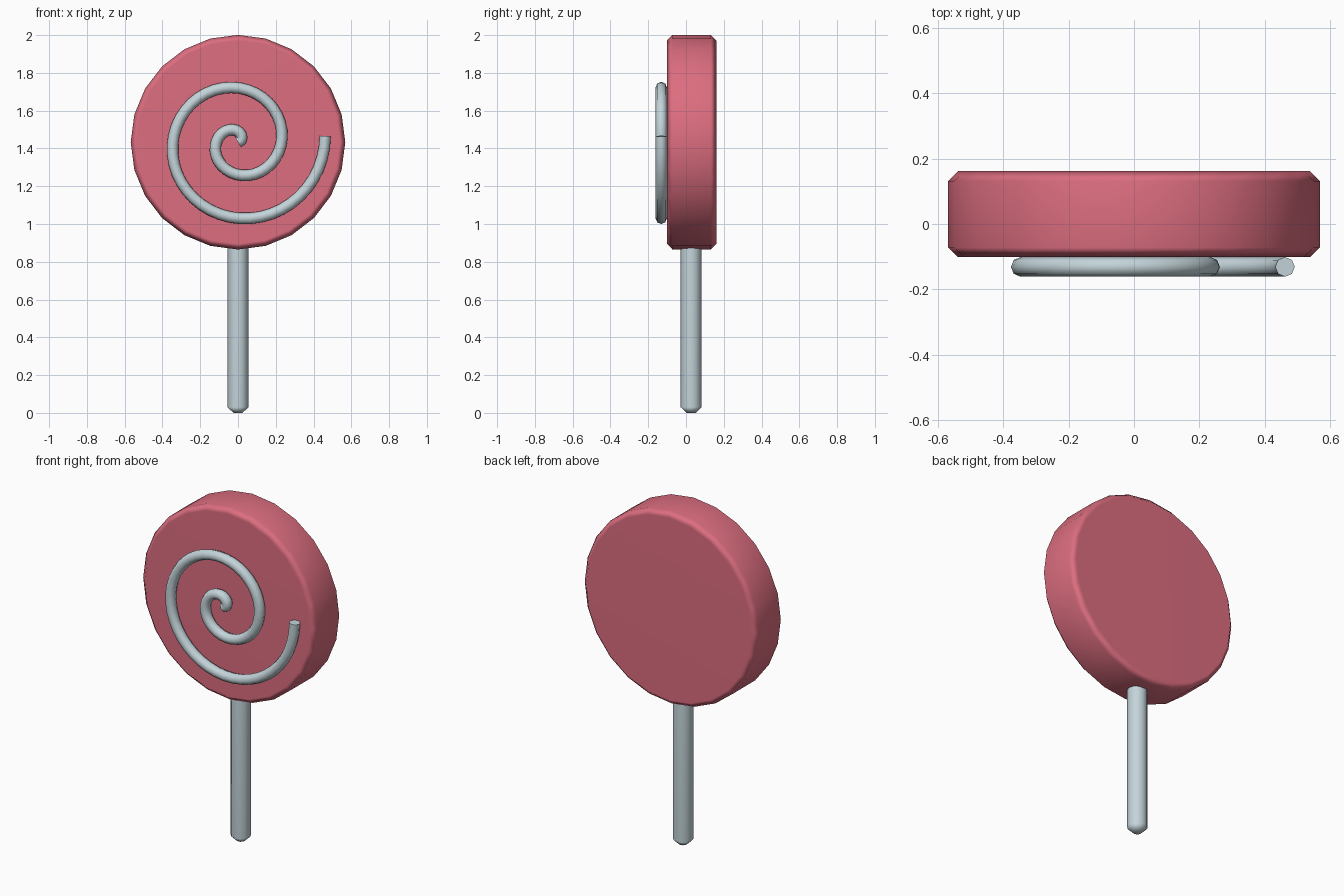
import bpy, math

if "Cube" in bpy.data.objects:
    bpy.data.objects.remove(bpy.data.objects["Cube"])

CZ = 1.433       # height of the candy centre
MID_Y = 0.03     # depth of the candy and stick centre


def material(name, rgb):
    m = bpy.data.materials.new(name)
    m.diffuse_color = (*rgb, 1)
    m.use_nodes = True
    m.node_tree.nodes["Principled BSDF"].inputs["Base Color"].default_value = m.diffuse_color
    return m


pink = material("candy pink", (0.72, 0.155, 0.215))
grey = material("pale blue grey", (0.55, 0.66, 0.70))


def bevelled_cylinder(name, sides, radius, depth, loc, rot, bevel, mat):
    bpy.ops.mesh.primitive_cylinder_add(vertices=sides, radius=radius, depth=depth,
                                        location=loc, rotation=rot)
    ob = bpy.context.object
    ob.name = name
    ob.data.materials.append(mat)
    b = ob.modifiers.new("bevel", 'BEVEL')
    b.width = bevel
    b.segments = 1
    b.limit_method = 'ANGLE'
    b.angle_limit = math.radians(60)
    bpy.ops.object.modifier_apply(modifier="bevel")
    bpy.ops.object.shade_smooth()
    ob.modifiers.new("face weighted normals", 'WEIGHTED_NORMAL')
    return ob


# Round candy and its stick (the top of the stick sits inside the candy)
bevelled_cylinder("candy_disc", 24, 0.568, 0.263, (0, MID_Y, CZ),
                  (math.radians(90), 0, 0), 0.03, pink)
bevelled_cylinder("stick", 12, 0.055, 0.95, (0, 0.027, 0.475), (0, 0, 0), 0.03, grey)

# Raised spiral on the front: two turns, radius growing with angle
curve = bpy.data.curves.new("spiral", 'CURVE')
curve.dimensions = '3D'
curve.bevel_depth = 0.03
curve.bevel_resolution = 2
curve.use_fill_caps = True
N = 72
end = 4 * math.pi + 0.07
sp = curve.splines.new('POLY')
sp.points.add(N)
for i, p in enumerate(sp.points):
    a = end * (i / N) ** 0.75
    r = 0.46 * a / (4 * math.pi)
    p.co = (r * math.cos(a), -0.131, CZ + r * math.sin(a), 1)
spiral = bpy.data.objects.new("spiral", curve)
bpy.context.collection.objects.link(spiral)
curve.materials.append(grey)
bpy.ops.object.select_all(action='DESELECT')
spiral.select_set(True)
bpy.context.view_layer.objects.active = spiral
bpy.ops.object.convert(target='MESH')
bpy.context.object.name = "spiral"
bpy.ops.object.shade_smooth_by_angle(angle=math.radians(60))
